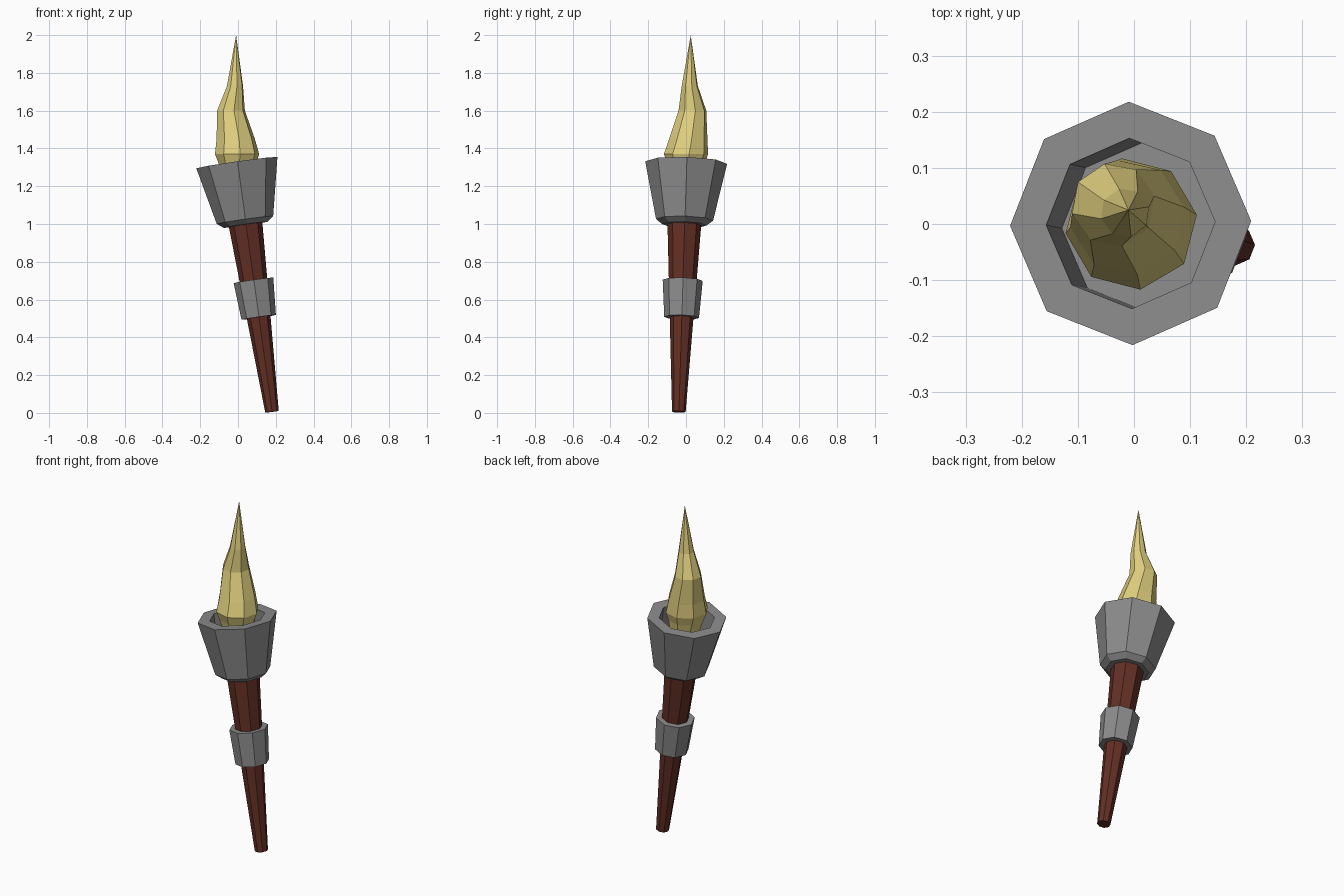
import bpy
import bmesh
import math
from mathutils import Matrix, Vector

SIDES = 8

cube = bpy.data.objects.get("Cube")
if cube:
    bpy.data.objects.remove(cube, do_unlink=True)


def material(name, rgb):
    mat = bpy.data.materials.new(name)
    mat.use_nodes = True
    color = (*rgb, 1.0)
    mat.diffuse_color = color
    bsdf = next(n for n in mat.node_tree.nodes if n.type == 'BSDF_PRINCIPLED')
    bsdf.inputs["Base Color"].default_value = color
    return mat


def loft(name, rings, mat, turn=0.0, twist=0.0, tip=None, matrix=None):
    """Skin octagonal rings given as (x, y, z, radius), capped or closed to a tip."""
    bm = bmesh.new()
    loops = []
    for level, (cx, cy, z, r) in enumerate(rings):
        start = turn + twist * level
        loops.append([bm.verts.new((cx + r * math.cos(start + math.tau * i / SIDES),
                                    cy + r * math.sin(start + math.tau * i / SIDES), z))
                      for i in range(SIDES)])
    for low, high in zip(loops, loops[1:]):
        for i in range(SIDES):
            j = (i + 1) % SIDES
            bm.faces.new((low[i], low[j], high[j], high[i]))
    bm.faces.new(loops[0][::-1])
    if tip:
        top = bm.verts.new(tip)
        for i in range(SIDES):
            bm.faces.new((loops[-1][i], loops[-1][(i + 1) % SIDES], top))
    else:
        bm.faces.new(loops[-1])
    if matrix:
        bm.transform(matrix)
    bmesh.ops.recalc_face_normals(bm, faces=bm.faces)
    mesh = bpy.data.meshes.new(name)
    bm.to_mesh(mesh)
    bm.free()
    mesh.materials.append(mat)
    obj = bpy.data.objects.new(name, mesh)
    bpy.context.collection.objects.link(obj)
    return obj


def lathe(name, profile, mat):
    """Octagonal turning of (radius, distance) pairs along the leaning shaft."""
    return loft(name, [(0, 0, t, r) for r, t in profile], mat,
                turn=math.radians(1), matrix=lean)


iron = material("iron grey", (0.26, 0.26, 0.26))
wood = material("dark red wood", (0.125, 0.029, 0.018))
fire = material("pale yellow flame", (0.74, 0.62, 0.21))

# Leaning shaft axis, from the foot to the centre of the cup rim
foot = Vector((0.18, -0.038, 0.006))
rim = Vector((-0.006, 0.001, 1.325))
direction = rim - foot
length = direction.length
lean = Matrix.Translation(foot) @ Vector((0, 0, 1)).rotation_difference(direction).to_matrix().to_4x4()

# Tapered wooden handle
lathe("handle", [(0.036, 0), (0.092, 1.05)], wood)

# Flared metal band around the handle
lathe("grip_band", [(0.092, 0.505), (0.106, 0.703)], iron)

# Metal cup with a chamfered foot, flat rim and straight recess
lathe("cup", [(0.117, 1.0), (0.151, 1.026), (0.217, length),
              (0.152, length), (0.152, length - 0.2)], iron)

# Wavering flame drawn to a point
loft("flame", [(0.02, 0.0, 1.12, 0.055),
               (-0.003, 0.0, 1.32, 0.1),
               (-0.005, 0.0, 1.37, 0.118),
               (-0.012, 0.012, 1.45, 0.103),
               (-0.037, 0.034, 1.60, 0.075),
               (-0.016, 0.02, 1.73, 0.044)],
     fire, turn=math.radians(4), twist=math.radians(2), tip=(-0.01, 0.025, 2.0))
